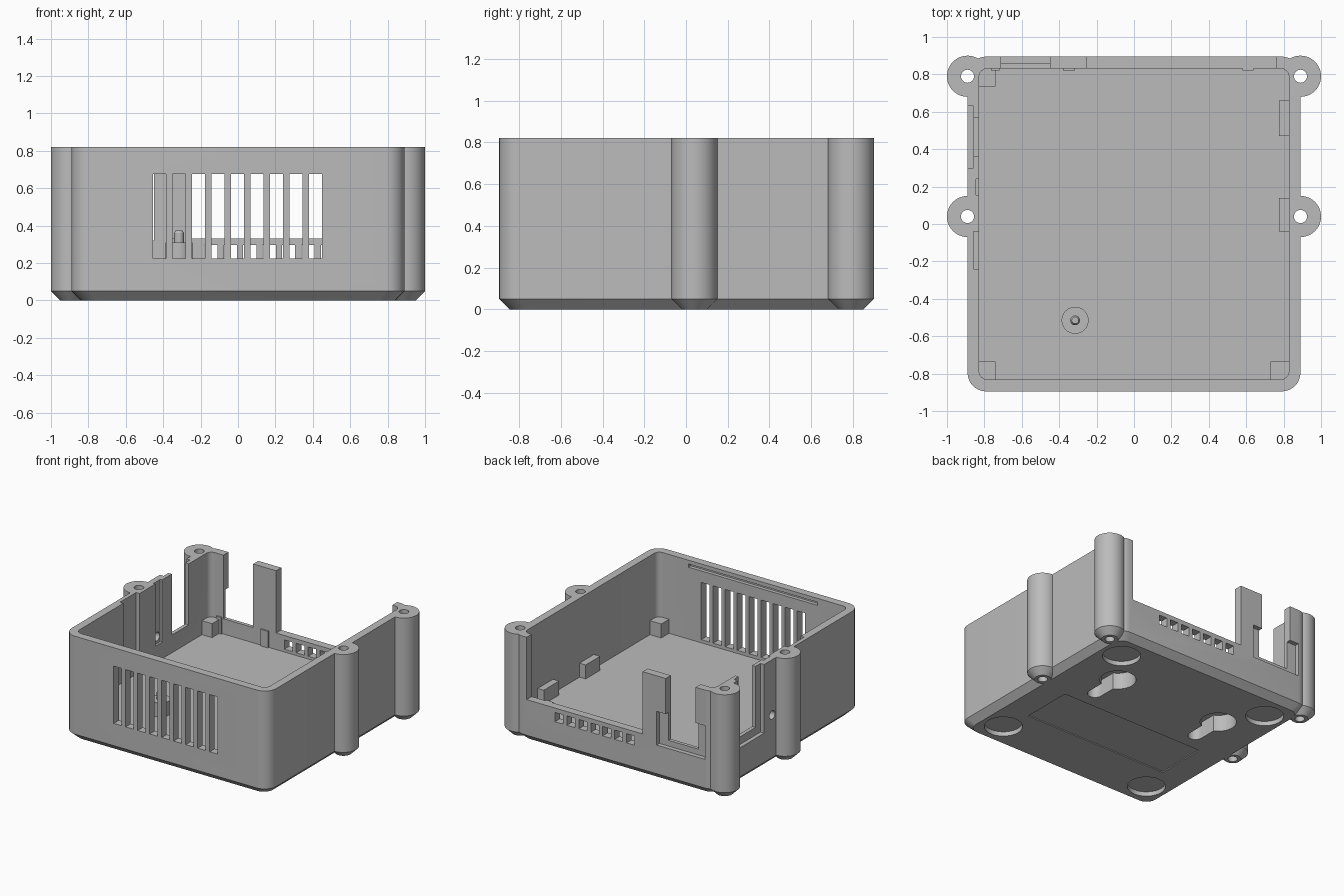
import bpy, bmesh, math
from mathutils import Vector

if "Cube" in bpy.data.objects:
    bpy.data.objects.remove(bpy.data.objects["Cube"])

grey = bpy.data.materials.new("plain grey")
grey.diffuse_color = (0.5, 0.5, 0.5, 1)
grey.use_nodes = True
grey.node_tree.nodes["Principled BSDF"].inputs["Base Color"].default_value = grey.diffuse_color

FLOOR, TOP, SEAT = 0.20, 0.82, 0.31


def finish(name, bm):
    bmesh.ops.recalc_face_normals(bm, faces=bm.faces)
    mesh = bpy.data.meshes.new(name)
    bm.to_mesh(mesh)
    bm.free()
    mesh.materials.append(grey)
    ob = bpy.data.objects.new(name, mesh)
    bpy.context.collection.objects.link(ob)
    return ob


def box(name, x0, x1, y0, y1, z0, z1):
    bm = bmesh.new()
    bmesh.ops.create_cube(bm, size=1)
    for v in bm.verts:
        v.co = ((x0 + x1) / 2 + v.co.x * (x1 - x0),
                (y0 + y1) / 2 + v.co.y * (y1 - y0),
                (z0 + z1) / 2 + v.co.z * (z1 - z0))
    return finish(name, bm)


def loft(name, rings):
    """Closed solid through equal-length rings of points."""
    bm = bmesh.new()
    loops = [[bm.verts.new(p) for p in ring] for ring in rings]
    n = len(loops[0])
    for a, b in zip(loops, loops[1:]):
        for i in range(n):
            bm.faces.new((a[i], a[(i + 1) % n], b[(i + 1) % n], b[i]))
    bm.faces.new(loops[0][::-1])
    bm.faces.new(loops[-1])
    return finish(name, bm)


def round_rect(hx, hy, r, z, n=8):
    pts = []
    for q, (sx, sy) in enumerate(((1, 1), (-1, 1), (-1, -1), (1, -1))):
        for i in range(n + 1):
            a = math.pi / 2 * (q + i / n)
            pts.append((sx * (hx - r) + r * math.cos(a), sy * (hy - r) + r * math.sin(a), z))
    return pts


def turned(name, x, y, profile, n=48):
    """Stack of circles given as (radius, height)."""
    return loft(name, [[(x + r * math.cos(2 * math.pi * i / n),
                         y + r * math.sin(2 * math.pi * i / n), z) for i in range(n)]
                       for r, z in profile])


def combine(target, tool, op='DIFFERENCE'):
    mod = target.modifiers.new("bool", 'BOOLEAN')
    mod.operation, mod.solver, mod.object = op, 'EXACT', tool
    deps = bpy.context.evaluated_depsgraph_get()
    mesh = bpy.data.meshes.new_from_object(target.evaluated_get(deps))
    target.modifiers.clear()
    target.data = mesh
    bpy.data.objects.remove(tool)


def cut(*b):
    combine(body, box("cutter", *b))


# tray body with chamfered base
body = loft("case_body", [round_rect(0.84, 0.845, 0.08, 0),
                          round_rect(0.89, 0.895, 0.10, 0.05),
                          round_rect(0.89, 0.895, 0.10, TOP)])

# screw columns on the sides
columns = [(sx * 0.89, y) for sx in (-1, 1) for y in (0.04, 0.79)]
for x, y in columns:
    combine(body, turned("column", x, y, [(0.06, 0), (0.11, 0.05), (0.11, TOP)]), 'UNION')

# cavity and screw holes
combine(body, loft("cavity", [round_rect(0.828, 0.832, 0.045, z) for z in (FLOOR, 1)]))
for x, y in columns:
    combine(body, turned("screw_hole", x, y, [(0.035, -0.1), (0.035, 1)], 24))

# front ventilation slots and the lid groove inside the front wall
for i in range(9):
    x = -0.455 + 0.1044 * i
    cut(x, x + 0.07, -1, -0.8, 0.225, 0.675)
cut(-0.56, 0.56, -0.86, -0.8, 0.765, 0.79)

# back wall: wide opening, connector opening with outer recess, small vents
cut(-0.25, 0.76, 0.8, 1, 0.33, 1)
cut(-0.71, -0.45, 0.8, 1, 0.32, 1)
cut(-0.79, -0.37, 0.86, 1, 0.275, 0.54)
for i in range(7):
    x = -0.18 + 0.104 * i
    cut(x, x + 0.07, 0.8, 1, 0.222, 0.295)

# left wall: connector opening with outer recess, inner grooves, round hole
cut(-1, -0.858, 0.30, 0.63, 0.28, 1)
cut(-0.9, -0.8, 0.36, 0.57, 0.34, 1)
cut(-0.845, -0.8, 0.155, 0.24, 0.33, 1)
cut(-0.858, -0.8, -0.24, -0.04, 0.33, 1)
combine(body, loft("round_hole", [[(x, 0.2 + 0.033 * math.cos(a * math.pi / 12),
                                    0.385 + 0.033 * math.sin(a * math.pi / 12))
                                   for a in range(24)] for x in (-1, -0.8)]))

# underside: foot recesses, keyhole hangers, label recess
for sx in (-1, 1):
    for sy in (-1, 1):
        combine(body, turned("foot_recess", sx * 0.67, sy * 0.66, [(0.137, -0.1), (0.137, 0.035)]))
    combine(body, turned("keyhole", sx * 0.47, 0.38, [(0.13, -0.1), (0.13, 0.13)]))
    slot = round_rect(0.055, 0.16, 0.0549, 0)
    combine(body, loft("keyhole_slot", [[(x + sx * 0.47, y + 0.23, z) for x, y, _ in slot]
                                        for z in (-0.1, 0.13)]))
cut(-0.63, 0.63, -0.43, -0.02, -0.1, 0.008)

# board supports on the floor
supports = [(0.775, 0.84, 0.47, 0.66), (0.775, 0.84, -0.04, 0.14),
            (-0.84, -0.74, 0.735, 0.84), (-0.84, -0.74, -0.84, -0.735),
            (0.73, 0.84, -0.84, -0.735)]
for i, b in enumerate(supports):
    box(f"board_support_{i + 1}", *b, FLOOR - 0.01, SEAT)

# small ribs inside the back wall
for i, (a, b) in enumerate(((-0.765, -0.72), (-0.38, -0.315), (0.58, 0.64))):
    box(f"back_rib_{i + 1}", a, b, 0.82, 0.84, FLOOR - 0.01, 0.33)

# standoff with locating pin
turned("standoff", -0.315, -0.515, [(0.072, FLOOR - 0.01), (0.072, SEAT), (0.026, SEAT),
                                    (0.026, 0.36), (0.018, 0.375)])

# smooth curved faces, keep edges sharp
bpy.ops.object.select_all(action='DESELECT')
for ob in bpy.data.objects:
    ob.select_set(True)
bpy.context.view_layer.objects.active = body
bpy.ops.object.shade_smooth_by_angle(angle=math.radians(25))
